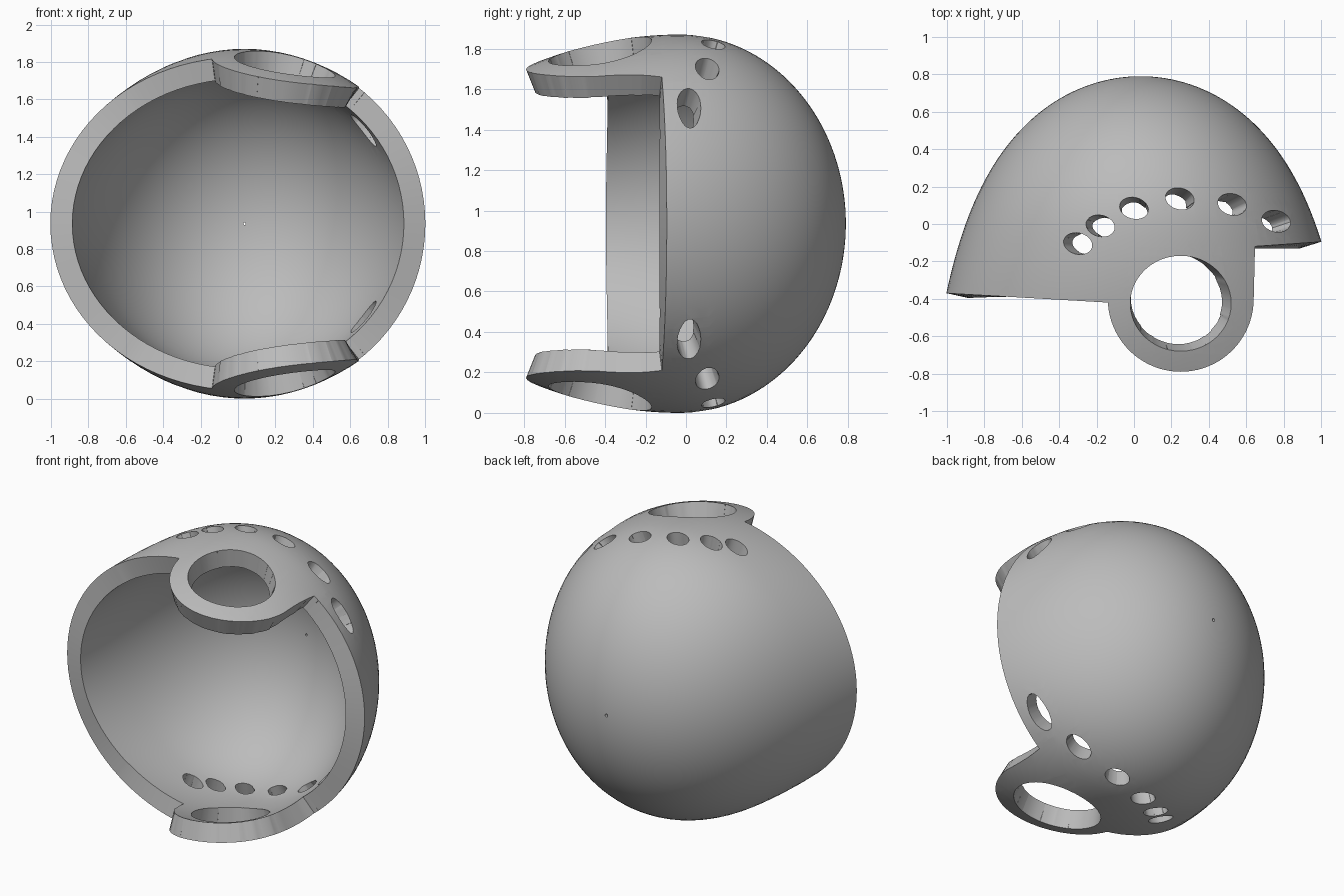
import bpy, bmesh, math
from mathutils import Vector

cube = bpy.data.objects.get("Cube")
if cube:
    bpy.data.objects.remove(cube, do_unlink=True)

MID_X, MID_Z, BACK_Y = 0.035, 0.935, 0.79
RINGS, SEGMENTS, DEPTH, WALL = 48, 96, 1.62, 0.12


def half_width(s):
    return math.sqrt(s * (1.66 - 0.85 * s + 0.19 * s * s))


def half_height(s):
    y = BACK_Y - s + 0.03
    if y > 0:
        return MID_Z * math.sqrt(max(0, 1 - (y / 0.82) ** 2))
    return MID_Z - 0.158 * (y / 0.76) ** 2


def ellipse(cx, cy, rx, ry, n, start=0.0, sweep=math.tau, tilt=0.0):
    """Counter-clockwise outline points in plan."""
    pts = []
    for i in range(n):
        a = start + sweep * i / n
        p = Vector((rx * math.cos(a), ry * math.sin(a), 0))
        c, s = math.cos(tilt), math.sin(tilt)
        pts.append(Vector((cx + c * p.x - s * p.y, cy + s * p.x + c * p.y, 0)))
    return pts


def split(bm, faces, point, normal):
    """Cut faces with an upright plane; return those on the normal's side."""
    faces = list(faces)
    geom = set(faces)
    for f in faces:
        geom.update(f.edges)
        geom.update(f.verts)
    out = bmesh.ops.bisect_plane(bm, geom=list(geom), dist=1e-5,
                                 plane_co=point, plane_no=normal)
    found = {g for g in out["geom"] if isinstance(g, bmesh.types.BMFace)}
    return [f for f in found
            if (f.calc_center_median() - point).dot(normal) > 0]


def inside_outline(bm, outline):
    """Cut a convex outline into the shell and return the faces within it."""
    xs, ys = [p.x for p in outline], [p.y for p in outline]
    faces = [f for f in bm.faces
             if max(v.co.x for v in f.verts) > min(xs)
             and min(v.co.x for v in f.verts) < max(xs)
             and max(v.co.y for v in f.verts) > min(ys)
             and min(v.co.y for v in f.verts) < max(ys)]
    for a, b in zip(outline, outline[1:] + outline[:1]):
        d = b - a
        faces = split(bm, faces, a, Vector((-d.y, d.x, 0)).normalized())
    return faces


# Domed surface, lofted from ellipses along y, with a pinhole at the back
bm = bmesh.new()
rings = []
for i in range(RINGS + 1):
    s = 0.00005 + DEPTH * (i / RINGS) ** 2
    w, h = half_width(s), half_height(s)
    rings.append([bm.verts.new((MID_X + w * math.cos(math.tau * j / SEGMENTS),
                                BACK_Y - s,
                                MID_Z + h * math.sin(math.tau * j / SEGMENTS)))
                  for j in range(SEGMENTS)])
for r0, r1 in zip(rings, rings[1:]):
    for j in range(SEGMENTS):
        k = (j + 1) % SEGMENTS
        bm.faces.new((r0[j], r0[k], r1[k], r1[j]))
bmesh.ops.recalc_face_normals(bm, faces=bm.faces[:])
probe = max(bm.faces, key=lambda f: f.calc_center_median().z)
if probe.normal.z < 0:
    bmesh.ops.reverse_faces(bm, faces=bm.faces[:])

# Rounded side tabs (top and bottom), then the open front edge
tab = [Vector((-0.14, 0.0, 0))]
tab += ellipse(0.25, -0.40, 0.39, 0.39, 40, math.pi, math.pi)
tab += [Vector((0.64, -0.40, 0)), Vector((0.65, 0.0, 0))]
kept = set(inside_outline(bm, tab))
front_edges = [(-1, Vector((-1, -0.37, 0)), Vector((-0.14, -0.42, 0))),
               (1, Vector((0.64, -0.12, 0)), Vector((1, -0.095, 0)))]
waste = []
for side, a, b in front_edges:
    d = b - a
    rest = [f for f in bm.faces if f not in kept
            and side * (f.calc_center_median().x - 0.25) > 0]
    waste += split(bm, rest, a, Vector((d.y, -d.x, 0)).normalized())
bmesh.ops.delete(bm, geom=list(set(waste)), context='FACES')

# Large tab openings and the arc of vent holes
bmesh.ops.delete(bm, geom=inside_outline(bm, ellipse(0.25, -0.425, 0.27, 0.255, 48)),
                 context='FACES')
vents = [(-0.30, -0.105), (-0.18, -0.01), (0.0, 0.085),
         (0.245, 0.135), (0.525, 0.105), (0.76, 0.015)]
for x, y in vents:
    hole = ellipse(x, y, 0.078, 0.057, 24, tilt=-0.25)
    bmesh.ops.delete(bm, geom=inside_outline(bm, hole), context='FACES')
bmesh.ops.remove_doubles(bm, verts=bm.verts[:], dist=0.0008)

mesh = bpy.data.meshes.new("helmet_shell")
bm.to_mesh(mesh)
bm.free()
shell = bpy.data.objects.new("helmet_shell", mesh)
bpy.context.collection.objects.link(shell)

# Wall thickness
solid = shell.modifiers.new("wall", 'SOLIDIFY')
solid.thickness = WALL
solid.offset = -1

grey = bpy.data.materials.new("light_grey")
grey.use_nodes = True
colour = (0.5, 0.5, 0.5, 1)
grey.diffuse_color = colour
grey.node_tree.nodes["Principled BSDF"].inputs["Base Color"].default_value = colour
mesh.materials.append(grey)

bpy.ops.object.select_all(action='DESELECT')
shell.select_set(True)
bpy.context.view_layer.objects.active = shell
bpy.ops.object.modifier_apply(modifier=solid.name)
bpy.ops.object.shade_smooth_by_angle(angle=math.radians(35))
